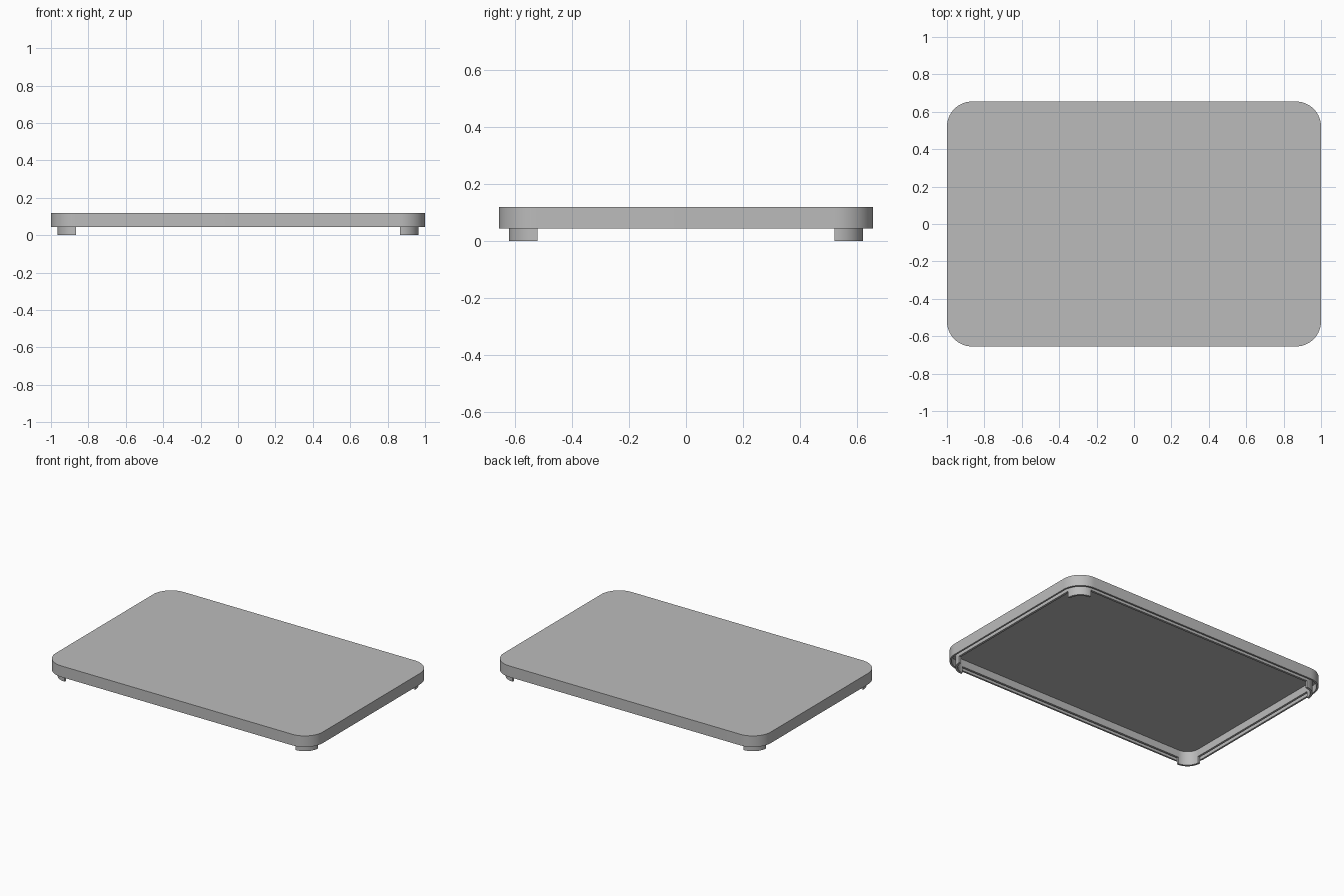
import bpy, bmesh, math

cube = bpy.data.objects.get("Cube")
if cube:
    bpy.data.objects.remove(cube)

HALF_X, HALF_Y, RADIUS = 1.0, 0.655, 0.135
TOP, RIM, CEILING = 0.12, 0.045, 0.095
WALL, RIDGE_OUT, RIDGE_IN = 0.012, 0.035, 0.05
STEPS = 16

grey = bpy.data.materials.new("plain_grey")
grey.use_nodes = True
colour = (0.5, 0.5, 0.5, 1)
grey.diffuse_color = colour
grey.node_tree.nodes["Principled BSDF"].inputs["Base Color"].default_value = colour


def corner_arc(quarter, inset):
    """Points along one rounded corner, counter-clockwise."""
    sx = 1 if quarter in (0, 3) else -1
    sy = 1 if quarter < 2 else -1
    cx, cy, r = sx * (HALF_X - RADIUS), sy * (HALF_Y - RADIUS), RADIUS - inset
    angles = [(quarter + i / STEPS) * math.pi / 2 for i in range(STEPS + 1)]
    return [(cx + r * math.cos(a), cy + r * math.sin(a)) for a in angles]


def finish(bm, name):
    bmesh.ops.recalc_face_normals(bm, faces=bm.faces)
    mesh = bpy.data.meshes.new(name)
    bm.to_mesh(mesh)
    bm.free()
    mesh.materials.append(grey)
    obj = bpy.data.objects.new(name, mesh)
    bpy.context.collection.objects.link(obj)
    bpy.ops.object.select_all(action="DESELECT")
    obj.select_set(True)
    bpy.context.view_layer.objects.active = obj
    bpy.ops.object.shade_smooth_by_angle(angle=math.radians(30))


# Lid: wall, groove and inner ridge swept round a rounded rectangle
profile = [(0, TOP), (0, RIM), (WALL, RIM), (WALL, CEILING),
           (RIDGE_OUT, CEILING), (RIDGE_OUT, RIM),
           (RIDGE_IN, RIM), (RIDGE_IN, CEILING)]
bm = bmesh.new()
loops = [[bm.verts.new((x, y, z)) for q in range(4) for x, y in corner_arc(q, inset)]
         for inset, z in profile]
for a, b in zip(loops, loops[1:]):
    for i in range(len(a)):
        j = (i + 1) % len(a)
        bm.faces.new((a[i], a[j], b[j], b[i]))
bm.faces.new(loops[0])
bm.faces.new(loops[-1])
finish(bm, "lid")

# Feet: curved stubs carrying the ridge down at each corner
names = ["back_left_foot", "back_right_foot", "front_right_foot", "front_left_foot"]
for q, name in enumerate(names):
    bm = bmesh.new()
    outline = corner_arc(q, RIDGE_OUT) + corner_arc(q, RIDGE_IN)[::-1]
    face = bm.faces.new([bm.verts.new((x, y, 0)) for x, y in outline])
    new = bmesh.ops.extrude_face_region(bm, geom=[face], use_keep_orig=True)
    bmesh.ops.translate(bm, vec=(0, 0, RIM),
                        verts=[v for v in new["geom"] if isinstance(v, bmesh.types.BMVert)])
    finish(bm, name)
